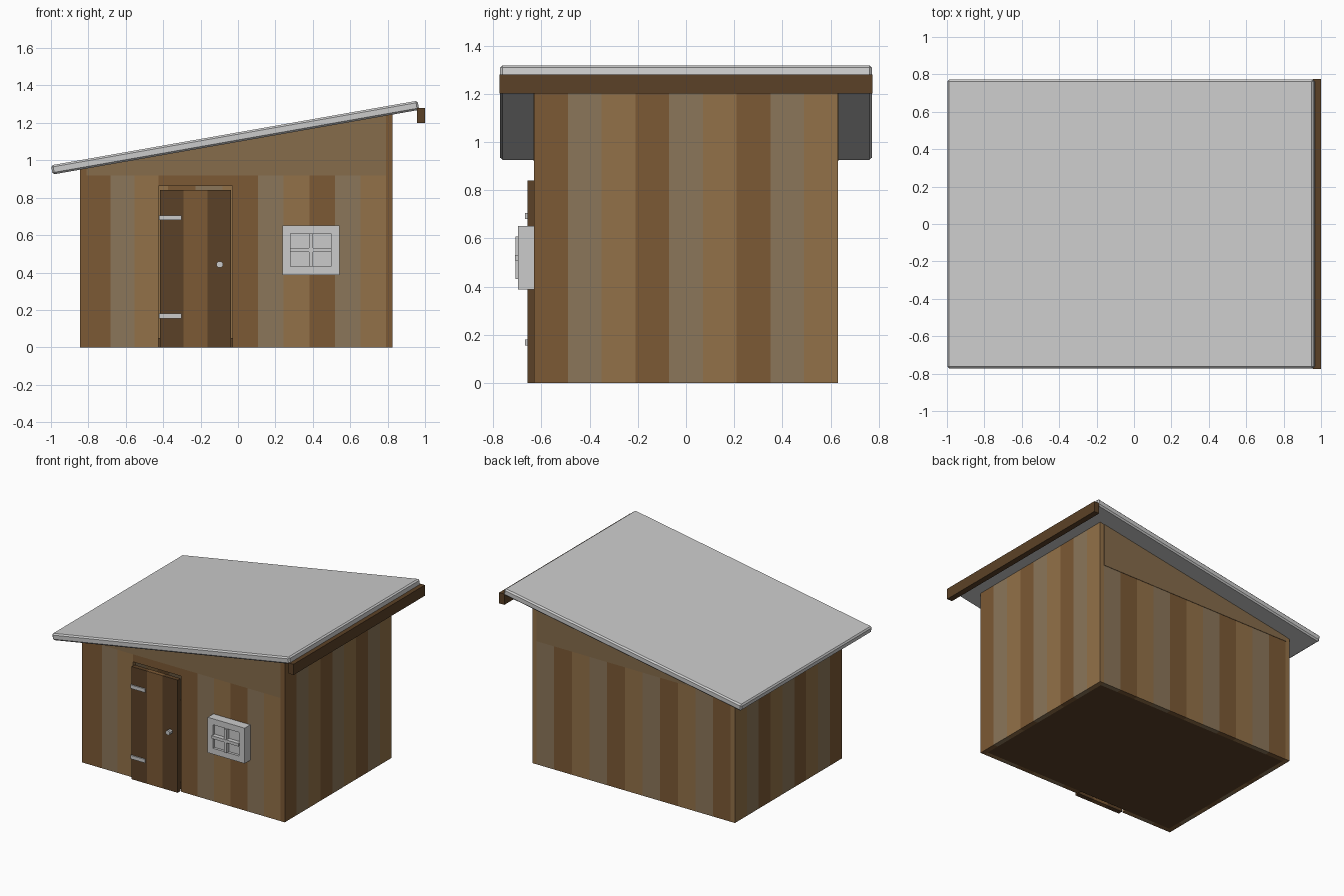
import bpy, bmesh, math

if "Cube" in bpy.data.objects:
    bpy.data.objects.remove(bpy.data.objects["Cube"])

SLOPE = math.tan(math.radians(10))


def material(name, rgb):
    m = bpy.data.materials.new(name)
    m.diffuse_color = (*rgb, 1)
    m.use_nodes = True
    m.node_tree.nodes["Principled BSDF"].inputs["Base Color"].default_value = m.diffuse_color
    return m


BROWN = material("brown_wood", (0.20, 0.10, 0.035))
GREY = material("weathered_wood", (0.26, 0.18, 0.10))
TAN = material("tan_wood", (0.29, 0.165, 0.065))
GABLE = material("gable_wood", (0.24, 0.15, 0.07))
DARK = material("dark_wood", (0.105, 0.053, 0.02))
CYCLE = (BROWN, GREY, TAN)


def add_prism(bm, profile, y0, y1):
    """Extrude an x-z profile from y0 to y1."""
    face = bm.faces.new([bm.verts.new((x, y0, z)) for x, z in profile])
    ext = bmesh.ops.extrude_face_region(bm, geom=[face])["geom"]
    verts = [g for g in ext if isinstance(g, bmesh.types.BMVert)]
    bmesh.ops.translate(bm, verts=verts, vec=(0, y1 - y0, 0))


def make(name, prisms, mat=None):
    bm = bmesh.new()
    for p in prisms:
        add_prism(bm, *p)
    bmesh.ops.recalc_face_normals(bm, faces=bm.faces)
    mesh = bpy.data.meshes.new(name)
    bm.to_mesh(mesh)
    bm.free()
    ob = bpy.data.objects.new(name, mesh)
    bpy.context.collection.objects.link(ob)
    if mat:
        mesh.materials.append(mat)
    return ob


def rect(x0, x1, y0, y1, z0, z1):
    return ([(x0, z0), (x1, z0), (x1, z1), (x0, z1)], y0, y1)


def under_roof(x):
    return 1.099 + SLOPE * (x + 0.0155)


def plank_row(name, x0, x1, count, y0, y1, z0, z1, colours=CYCLE):
    w = (x1 - x0) / count
    for i in range(count):
        make(f"{name}_{i + 1}", [rect(x0 + i * w, x0 + (i + 1) * w, y0, y1, z0, z1)],
             colours[i % len(colours)])


XL, XR, T, Y = -0.845, 0.827, 0.035, 0.63
IL, IR = XL + T, XR - T
DOOR_L, DOOR_R, EAVE = -0.425, -0.03, 0.92

# Floor
make("floor", [rect(IL, IR, -Y + T, Y - T, 0, 0.05)], DARK)

# Front and back plank walls, with an opening for the door
plank_row("front_left_plank", IL, DOOR_L, 3, -Y, -Y + T, 0, EAVE)
plank_row("front_right_plank", DOOR_R, IR, 6, -Y, -Y + T, 0, EAVE)
make("door_header", [rect(DOOR_L, DOOR_R, -Y, -Y + T, 0.862, EAVE)], BROWN)
plank_row("back_plank", IL, IR, 11, Y - T, Y, 0, EAVE)

# Sloping gables above the planks
gable = [(IL, EAVE), (IR, EAVE), (IR, under_roof(IR)), (IL, under_roof(IL))]
make("front_gable", [(gable, -Y - 0.003, -Y + T)], GABLE)
make("back_gable", [(gable, Y - T, Y + 0.003)], GABLE)

# Side walls, planks cut to the roof slope
for side, a, b in (("left", XL, IL), ("right", IR, XR)):
    profile = [(a, 0), (b, 0), (b, under_roof(b)), (a, under_roof(a))]
    for i in range(9):
        y = -Y + i * 0.14
        make(f"{side}_plank_{i + 1}", [(profile, y, y + 0.14)], CYCLE[i % 3])

# Door with strap hinges and knob
plank_row("door_plank", -0.418, -0.037, 3, -0.658, -0.623, 0, 0.84, (DARK, BROWN))
for name, z in (("lower_hinge", 0.155), ("upper_hinge", 0.68)):
    make(name, [rect(-0.422, -0.302, -0.667, -0.655, z, z + 0.026)])
knob = [(-0.097 + 0.018 * math.cos(i * math.pi / 4 + math.pi / 8),
         0.443 + 0.018 * math.sin(i * math.pi / 4 + math.pi / 8)) for i in range(8)]
make("door_knob", [(knob, -0.69, -0.655)])

# Window: frame ring, pane and glazing bars
wx0, wx1, wz0, wz1 = 0.238, 0.543, 0.388, 0.652
ox0, ox1, oz0, oz1 = 0.282, 0.497, 0.432, 0.608
make("window_frame", [rect(wx0, ox0, -0.697, -0.625, wz0, wz1),
                      rect(ox1, wx1, -0.697, -0.625, wz0, wz1),
                      rect(ox0, ox1, -0.697, -0.625, wz0, oz0),
                      rect(ox0, ox1, -0.697, -0.625, oz1, wz1)])
make("window_pane", [rect(ox0, ox1, -0.678, -0.64, oz0, oz1)])
make("window_upright_bar", [rect(0.379, 0.401, -0.708, -0.67, oz0, oz1)])
make("window_cross_bar", [rect(ox0 - 0.004, ox1 + 0.004, -0.71, -0.67, 0.509, 0.531)])

# Roof slab, tilted, with chamfered edges
roof = make("roof", [rect(-0.995, 0.995, -0.772, 0.772, -0.025, 0.025)])
roof.location = (-0.0155, 0, 1.1215)
roof.rotation_euler.y = math.radians(-10)
bevel = roof.modifiers.new("chamfer", "BEVEL")
bevel.width = 0.01
bevel.segments = 1

# Fascia board under the high edge
make("fascia_board", [rect(0.957, 1.0, -0.774, 0.774, 1.2, 1.28)], DARK)
